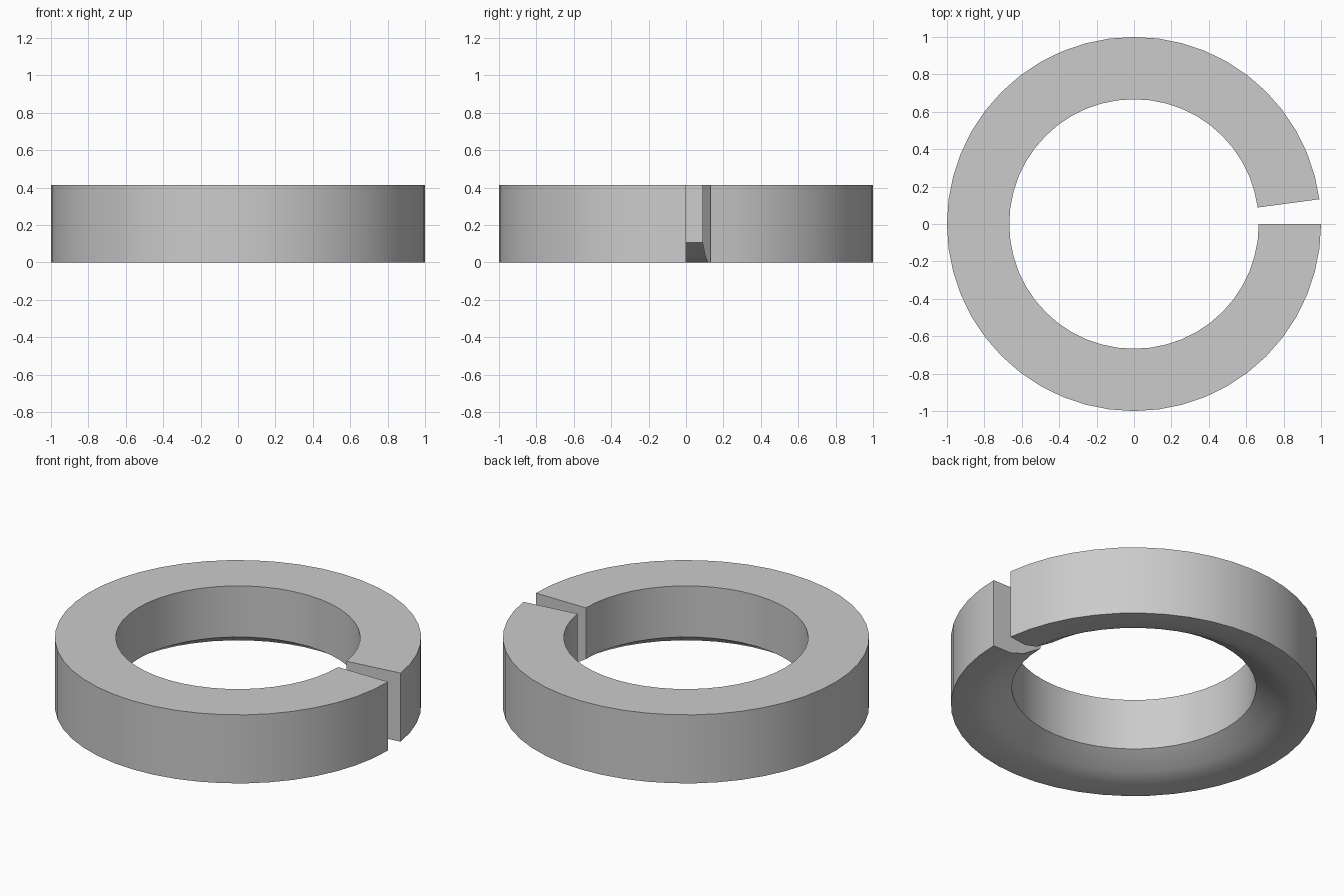
import bpy, bmesh
from math import radians, cos, sin

# Remove the default object
cube = bpy.data.objects.get("Cube")
if cube:
    bpy.data.objects.remove(cube, do_unlink=True)

# Single grey material
grey = bpy.data.materials.new("plain_grey")
grey.use_nodes = True
colour = (0.6, 0.6, 0.6, 1)
grey.diffuse_color = colour
grey.node_tree.nodes["Principled BSDF"].inputs["Base Color"].default_value = colour

# Cross-section (radius, height) with an eased lower inner edge
HEIGHT = 0.413
profile = [(1, 0), (1, HEIGHT), (0.667, HEIGHT), (0.667, 0.105), (0.785, 0.03), (0.88, 0)]

# Sweep the section around, leaving a narrow gap on the +x side
GAP = radians(7.6)
STEPS = 47
sweep = radians(360) - GAP
bm = bmesh.new()
sections = []
for i in range(STEPS + 1):
    a = GAP + sweep * i / STEPS
    sections.append([bm.verts.new((r * cos(a), r * sin(a), z)) for r, z in profile])

n = len(profile)
for s, t in zip(sections, sections[1:]):
    for k in range(n):
        m = (k + 1) % n
        bm.faces.new((s[k], t[k], t[m], s[m]))

# Flat ends at the gap
bm.faces.new(sections[0])
bm.faces.new(sections[-1])
bmesh.ops.recalc_face_normals(bm, faces=bm.faces)

mesh = bpy.data.meshes.new("split_ring")
bm.to_mesh(mesh)
bm.free()
mesh.materials.append(grey)
ring = bpy.data.objects.new("split_ring", mesh)
bpy.context.collection.objects.link(ring)

# Smooth round walls, crisp rims
bpy.ops.object.select_all(action="DESELECT")
ring.select_set(True)
bpy.context.view_layer.objects.active = ring
bpy.ops.object.shade_smooth_by_angle(angle=radians(30))
